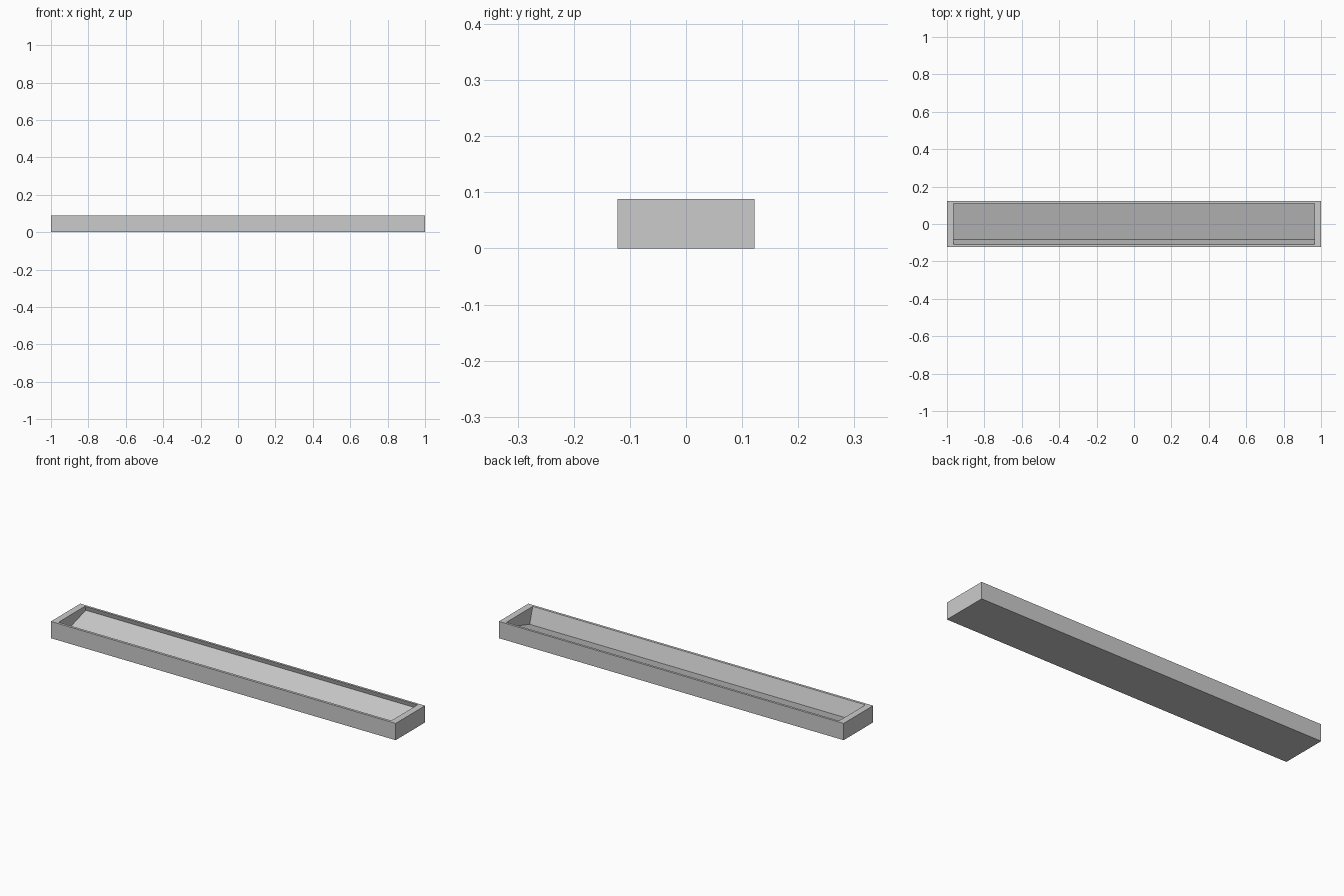
import bpy
import bmesh
from mathutils import Vector

if "Cube" in bpy.data.objects:
    bpy.data.objects.remove(bpy.data.objects["Cube"], do_unlink=True)

LENGTH, DEPTH, HEIGHT = 2.0, 0.244, 0.088
POCKET_LENGTH = 1.93

grey = bpy.data.materials.new("plain grey")
grey.use_nodes = True
grey.diffuse_color = (0.6, 0.6, 0.6, 1)
grey.node_tree.nodes["Principled BSDF"].inputs["Base Color"].default_value = (0.6, 0.6, 0.6, 1)


def extrude_profile(name, profile, length):
    """Extrude a (y, z) profile along x, centred on x = 0."""
    bm = bmesh.new()
    face = bm.faces.new([bm.verts.new((-length / 2, y, z)) for y, z in profile])
    ext = bmesh.ops.extrude_face_region(bm, geom=[face])
    moved = [v for v in ext["geom"] if isinstance(v, bmesh.types.BMVert)]
    bmesh.ops.translate(bm, verts=moved, vec=Vector((length, 0, 0)))
    bmesh.ops.recalc_face_normals(bm, faces=bm.faces)
    mesh = bpy.data.meshes.new(name)
    bm.to_mesh(mesh)
    bm.free()
    mesh.materials.append(grey)
    obj = bpy.data.objects.new(name, mesh)
    bpy.context.collection.objects.link(obj)
    return obj


# Rectangular tray block
h = DEPTH / 2
tray = extrude_profile("tray", [(-h, 0), (h, 0), (h, HEIGHT), (-h, HEIGHT)], LENGTH)

# Tilted pocket: the floor rises to the back, the long walls lean with it
front_low = Vector((-0.083, 0.004))
floor_dir = Vector((0.957, 0.29))
wall_dir = Vector((-0.29, 0.957))
back_low = front_low + floor_dir * 0.209
profile = [front_low, back_low, back_low + wall_dir * 0.15, front_low + wall_dir * 0.15]
cutter = extrude_profile("pocket_cutter", profile, POCKET_LENGTH)

# Cut the pocket and drop the cutter
cut = tray.modifiers.new("pocket", "BOOLEAN")
cut.operation = "DIFFERENCE"
cut.solver = "EXACT"
cut.object = cutter
bpy.context.view_layer.objects.active = tray
bpy.ops.object.modifier_apply(modifier=cut.name)
bpy.data.objects.remove(cutter, do_unlink=True)
